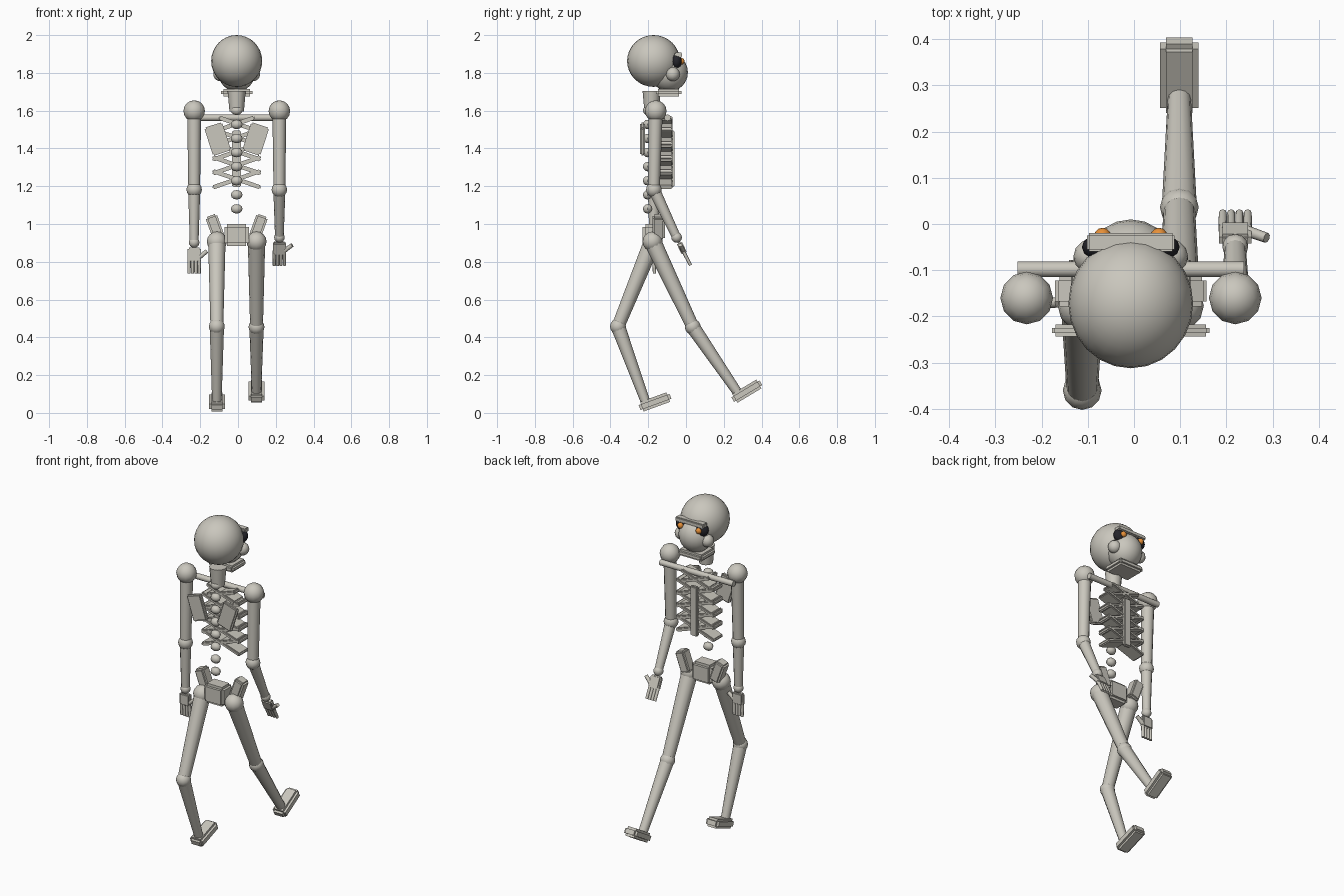
import bpy, bmesh, math
from mathutils import Vector, Matrix

if "Cube" in bpy.data.objects:
    bpy.data.objects.remove(bpy.data.objects["Cube"])

CX = -0.007  # body midline


def material(name, rgb):
    m = bpy.data.materials.new(name)
    m.diffuse_color = (*rgb, 1)
    m.use_nodes = True
    m.node_tree.nodes["Principled BSDF"].inputs["Base Color"].default_value = m.diffuse_color
    return m


BONE = material("bone", (0.59, 0.57, 0.51))
DARK = material("dark_socket", (0.018, 0.018, 0.024))
GLOW = material("orange_eye", (0.80, 0.28, 0.04))


def finish(name, bm, mat, smooth=True):
    me = bpy.data.meshes.new(name)
    bm.to_mesh(me)
    bm.free()
    ob = bpy.data.objects.new(name, me)
    bpy.context.collection.objects.link(ob)
    me.materials.append(mat)
    if smooth:
        bpy.ops.object.select_all(action='DESELECT')
        ob.select_set(True)
        bpy.context.view_layer.objects.active = ob
        bpy.ops.object.shade_smooth_by_angle(angle=math.radians(50))
    return ob


def ball(name, loc, r, mat=BONE, seg=12, rings=8):
    r = r if isinstance(r, tuple) else (r, r, r)
    bm = bmesh.new()
    bmesh.ops.create_uvsphere(bm, u_segments=seg, v_segments=rings, radius=1,
                              matrix=Matrix.LocRotScale(Vector(loc), None, Vector(r)))
    return finish(name, bm, mat)


def bone(name, a, b, ra, rb, seg=12):
    """Tapered cylinder from a to b."""
    a, b = Vector(a), Vector(b)
    d = b - a
    mat = Matrix.Translation((a + b) / 2) @ d.to_track_quat('Z', 'Y').to_matrix().to_4x4()
    bm = bmesh.new()
    bmesh.ops.create_cone(bm, cap_ends=True, segments=seg, radius1=ra, radius2=rb,
                          depth=d.length, matrix=mat)
    return finish(name, bm, BONE)


def block(name, loc, half, notch=0.008, rot=Matrix()):
    """Box with square-notched edges: three crossing boxes, each long in one axis."""
    bm = bmesh.new()
    for axis in range(3):
        size = [2 * (h if i == axis else max(h - notch, h * 0.4)) for i, h in enumerate(half)]
        bmesh.ops.create_cube(bm, size=1, matrix=Matrix.Translation(loc) @ rot
                              @ Matrix.Diagonal((*size, 1)))
    return finish(name, bm, BONE, smooth=False)


def turn(deg, axis):
    return Matrix.Rotation(math.radians(deg), 4, axis)


# Head
ball("skull", (CX, -0.172, 1.863), (0.135, 0.14, 0.137), seg=24, rings=16)
ball("face", (CX, -0.09, 1.803), (0.098, 0.1, 0.102), seg=20, rings=12)
block("brow", (CX, -0.04, 1.895), (0.095, 0.02, 0.013), 0.005)
block("jaw", (CX, -0.092, 1.695), (0.083, 0.068, 0.02), 0.012)
for s, side in ((-1, "left"), (1, "right")):
    ball(side + "_cheek", (CX + s * 0.087, -0.07, 1.793), 0.037)
    ball(side + "_eye_socket", (CX + s * 0.066, -0.05, 1.862), (0.04, 0.028, 0.04), DARK)
    ball(side + "_eye", (CX + s * 0.061, -0.026, 1.862), 0.018, GLOW)

# Neck and spine
bone("neck", (CX, -0.182, 1.595), (CX, -0.182, 1.705), 0.038, 0.048)
for i in range(8):
    ball(f"vertebra_{i}", (CX, -0.203, 1.08 + i * 0.0745), (0.031, 0.025, 0.025), seg=8, rings=6)

# Rib cage: crossed flat ribs, breastbone, collar bar and shoulder blades
for i in range(5):
    half = 0.1 if i == 4 else 0.135
    for s, side in ((-1, "left"), (1, "right")):
        block(f"{side}_rib_{i}", (CX, -0.117, 1.237 + i * 0.0735), (half, 0.045, 0.011),
              0.006, turn(s * 19, 'Y'))
block("breastbone", (CX, -0.072, 1.345), (0.024, 0.012, 0.15), 0.006)
bone("collar_bar", (CX - 0.245, -0.098, 1.563), (CX + 0.245, -0.098, 1.563), 0.017, 0.017)
for s, side in ((-1, "left"), (1, "right")):
    block(side + "_shoulder_blade", (CX + s * 0.101, -0.23, 1.45), (0.05, 0.013, 0.078),
          0.008, turn(s * 18, 'Y'))

# Pelvis
block("pelvis", (CX, -0.18, 0.942), (0.065, 0.05, 0.058), 0.015)
for s, side in ((-1, "left"), (1, "right")):
    block(side + "_hip_blade", (CX + s * 0.115, -0.145, 0.985), (0.032, 0.033, 0.064),
          0.01, turn(s * 20, 'Y'))


def arm(side, x, swing):
    """Upper arm hangs straight; forearm and hand swing forward by an angle."""
    shoulder, elbow = (x, -0.16, 1.598), Vector((x, -0.17, 1.182))
    frame = Matrix.Translation(elbow) @ turn(swing, 'X')
    at = lambda px, py, pz: frame @ Vector((px, py, pz))
    ball(side + "_shoulder", shoulder, 0.057)
    bone(side + "_upper_arm", shoulder, elbow, 0.037, 0.031)
    ball(side + "_elbow", elbow, 0.041)
    bone(side + "_forearm", elbow, at(0, 0, -0.28), 0.032, 0.023)
    ball(side + "_wrist", at(0, 0, -0.28), 0.028)
    block(side + "_palm", at(0, 0, -0.343), (0.035, 0.015, 0.036), 0.007, turn(swing, 'X'))
    for k in range(4):
        fx = -0.027 + k * 0.018
        bone(f"{side}_finger_{k}", at(fx, 0, -0.36), at(fx, 0.003, -0.445), 0.0095, 0.0085, 8)
    bone(side + "_thumb", at(0.025, 0, -0.36), at(0.068, 0, -0.325), 0.012, 0.011, 8)


arm("left", CX - 0.225, 0)
arm("right", CX + 0.226, 25.5)


def leg(side, x, knee, ankle, foot, pitch):
    hip = (x, -0.177, 0.907)
    knee, ankle = (x, *knee), (x, *ankle)
    ball(side + "_hip_joint", hip, 0.053)
    bone(side + "_thigh", hip, knee, 0.046, 0.034)
    ball(side + "_knee", knee, 0.042)
    bone(side + "_shin", knee, ankle, 0.038, 0.025)
    block(side + "_foot", (x, *foot), (0.042, 0.087, 0.027), 0.013, turn(pitch, 'X'))


leg("left", CX - 0.105, (-0.36, 0.457), (-0.215, 0.06), (-0.164, 0.058), 20)
leg("right", CX + 0.105, (0.036, 0.455), (0.275, 0.105), (0.322, 0.115), 31)
